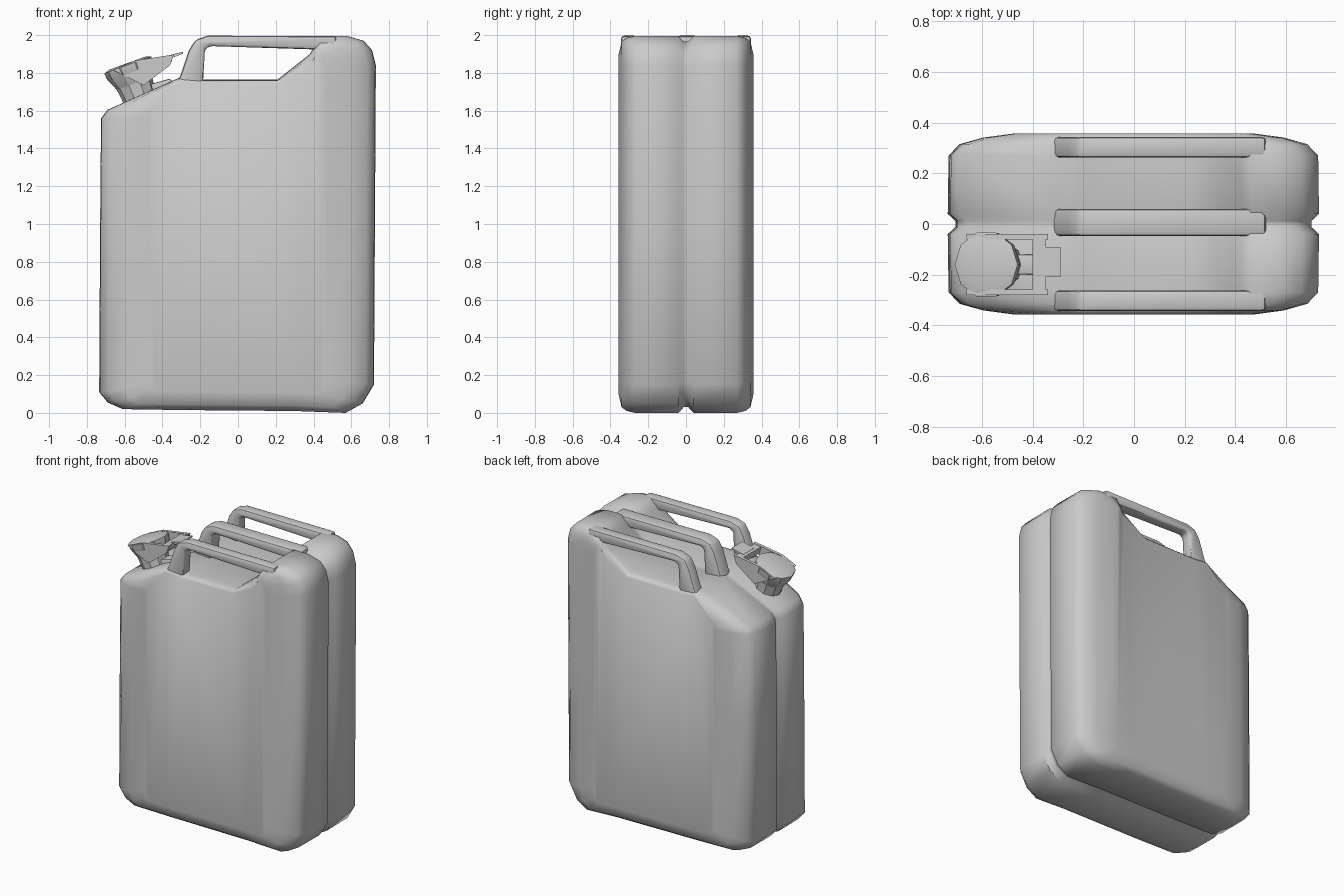
import bpy, bmesh
from math import radians, cos, sin, pi
from mathutils import Matrix

if "Cube" in bpy.data.objects:
    bpy.data.objects.remove(bpy.data.objects["Cube"])


def finish(bm, name, bevel=0.0, angle=40):
    bmesh.ops.recalc_face_normals(bm, faces=bm.faces)
    me = bpy.data.meshes.new(name)
    bm.to_mesh(me)
    bm.free()
    ob = bpy.data.objects.new(name, me)
    bpy.context.collection.objects.link(ob)
    bpy.ops.object.select_all(action='DESELECT')
    bpy.context.view_layer.objects.active = ob
    ob.select_set(True)
    if bevel:
        m = ob.modifiers.new("bevel", 'BEVEL')
        m.width, m.segments = bevel, 2
        m.limit_method = 'ANGLE'
        bpy.ops.object.modifier_apply(modifier=m.name)
    bpy.ops.object.shade_smooth_by_angle(angle=radians(angle))
    return ob


def loft(name, rings, bevel=0.0, angle=40, matrix=None):
    """Skin a list of equal-length closed rings and cap both ends."""
    bm = bmesh.new()
    vs = [[bm.verts.new(p) for p in ring] for ring in rings]
    n = len(rings[0])
    for a, b in zip(vs, vs[1:]):
        for i in range(n):
            j = (i + 1) % n
            bm.faces.new((a[i], a[j], b[j], b[i]))
    caps = [bm.faces.new(vs[0]), bm.faces.new(vs[-1])]
    bmesh.ops.triangulate(bm, faces=[f for f in caps if len(f.verts) > 12])
    if matrix:
        bm.transform(matrix)
    return finish(bm, name, bevel, angle)


def prism(name, pts, y0, y1, bevel=0.0):
    return loft(name, [[(x, y, z) for x, z in pts] for y in (y0, y1)], bevel)


# Body: side outline with the shoulder slope and the handle recess
outline = [(-0.735, 0.11), (-0.69, 0.055), (-0.61, 0.02), (-0.3, 0.015), (0.3, 0.01),
           (0.57, 0.0), (0.66, 0.05), (0.72, 0.15), (0.725, 1.0), (0.73, 1.84),
           (0.71, 1.92), (0.665, 1.97), (0.58, 1.995), (0.46, 1.995), (0.41, 1.95),
           (0.38, 1.90), (0.21, 1.765), (-0.2, 1.765), (-0.31, 1.775),
           (-0.69, 1.605), (-0.725, 1.56), (-0.73, 1.0)]


def squeeze(v, centre, core, k):
    d = v - centre
    over = max(0.0, abs(d) - core) * (1 - k)
    return v - over if d > 0 else v + over


# Depth layers: y, x squeeze, z squeeze (the middle one is the seam groove)
half = [(0.012, 0.91, 0.90), (0.04, 1, 1), (0.27, 0.99, 1), (0.315, 0.86, 0.965),
        (0.341, 0.58, 0.90), (0.358, 0.20, 0.66)]
layers = [(-y, a, b) for y, a, b in reversed(half)] + half
loft("can_body", [[(squeeze(x, 0, 0.4, kx), y, squeeze(z, 1, 0.7, kz)) for x, z in outline]
                  for y, kx, kz in layers], angle=50)

# Three parallel carrying handles, each with a slanted front post
grip = [(-0.34, 1.72), (-0.305, 1.785), (-0.26, 1.92), (-0.225, 1.975), (-0.16, 1.997),
        (0.52, 1.995), (0.52, 1.925), (0.38, 1.925), (-0.15, 1.942), (-0.175, 1.925),
        (-0.187, 1.72)]
for name, y0, y1 in (("front_handle", -0.343, -0.262), ("middle_handle", -0.047, 0.06),
                     ("rear_handle", 0.262, 0.343)):
    prism(name, grip, y0, y1, 0.018)

# Spout: flared neck and lid, tilted with the shoulder
tilt = Matrix.Translation((-0.51, -0.16, 1.64)) @ Matrix.Rotation(radians(-20), 4, 'Y')
SIDES = 10


def spun(name, steps):
    rings = [[(r * cos(2 * pi * i / SIDES), r * sin(2 * pi * i / SIDES), h)
              for i in range(SIDES)] for h, r in steps]
    return loft(name, rings, angle=30, matrix=tilt)


spun("spout_neck", [(-0.04, 0.095), (0.05, 0.092), (0.15, 0.105)])
spun("spout_lid", [(0.10, 0.095), (0.18, 0.13), (0.215, 0.132), (0.225, 0.10)])

# Locking lever: two side arms, cross bar and thumb tab
arm = [(-0.66, 1.815), (-0.55, 1.865), (-0.34, 1.897), (-0.36, 1.84), (-0.5, 1.735)]
for name, y0, y1 in (("front_lever_arm", -0.28, -0.258), ("rear_lever_arm", -0.062, -0.04)):
    prism(name, arm, y0, y1)
prism("lever_cross_bar", [(-0.39, 1.84), (-0.40, 1.885), (-0.35, 1.893), (-0.35, 1.86)],
      -0.27, -0.05)
prism("lever_tab", [(-0.38, 1.868), (-0.38, 1.89), (-0.29, 1.912), (-0.29, 1.902)],
      -0.21, -0.09)

# Hinge bracket between the shoulder and the lid
prism("hinge_bracket", [(-0.5, 1.65), (-0.33, 1.73), (-0.36, 1.77), (-0.5, 1.73)],
      -0.2, -0.12, 0.008)
